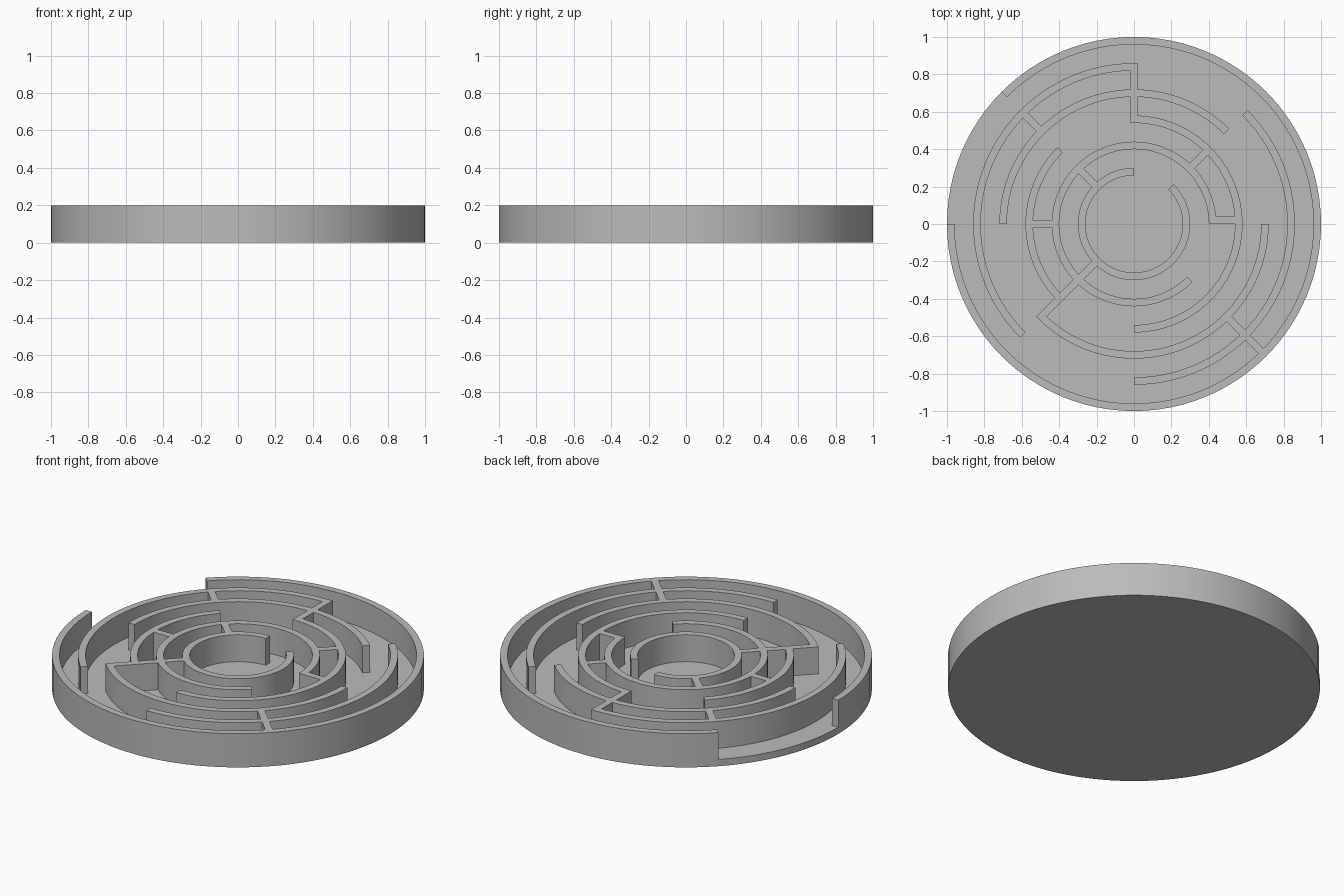
import bpy, bmesh, math
from math import sin, cos, radians
from mathutils import Matrix

cube = bpy.data.objects.get("Cube")
if cube:
    bpy.data.objects.remove(cube, do_unlink=True)

SEGMENTS = 96
FLOOR, TOP, WALL = 0.04, 0.2, 0.04

grey = bpy.data.materials.new("plain grey")
grey.use_nodes = True
grey.diffuse_color = (0.5, 0.5, 0.5, 1)
grey.node_tree.nodes["Principled BSDF"].inputs["Base Color"].default_value = grey.diffuse_color


def finish(name, bm):
    """Turn a bmesh into a grey, edge-aware smooth object."""
    bmesh.ops.recalc_face_normals(bm, faces=bm.faces)
    mesh = bpy.data.meshes.new(name)
    bm.to_mesh(mesh)
    bm.free()
    mesh.materials.append(grey)
    obj = bpy.data.objects.new(name, mesh)
    bpy.context.collection.objects.link(obj)
    bpy.ops.object.select_all(action="DESELECT")
    obj.select_set(True)
    bpy.context.view_layer.objects.active = obj
    bpy.ops.object.shade_smooth_by_angle(angle=radians(30))
    return obj


def curved_wall(name, outer, start, end):
    """Ring wall swept counter-clockwise between two angles in degrees."""
    bm = bmesh.new()
    steps = round((end - start) * SEGMENTS / 360)
    inner = outer - WALL
    previous = first = None
    for i in range(steps + 1):
        a = radians(start + i * 360 / SEGMENTS)
        section = [bm.verts.new((r * cos(a), r * sin(a), z))
                   for r, z in ((inner, FLOOR), (outer, FLOOR), (outer, TOP), (inner, TOP))]
        if previous:
            for j in range(4):
                k = (j + 1) % 4
                bm.faces.new((previous[j], previous[k], section[k], section[j]))
        else:
            first = section
        previous = section
    bm.faces.new(first)
    bm.faces.new(previous)
    finish(name, bm)


def straight_wall(name, angle, inner, outer, shift=0):
    """Radial wall along an angle, optionally shifted sideways."""
    bm = bmesh.new()
    place = (Matrix.Rotation(radians(angle), 4, "Z")
             @ Matrix.Translation(((inner + outer) / 2, shift, (FLOOR + TOP) / 2))
             @ Matrix.Diagonal((outer - inner, WALL, TOP - FLOOR, 1)))
    bmesh.ops.create_cube(bm, size=1, matrix=place)
    finish(name, bm)


# Round base plate
bm = bmesh.new()
bmesh.ops.create_cone(bm, cap_ends=True, segments=SEGMENTS, radius1=1, radius2=1,
                      depth=FLOOR, matrix=Matrix.Translation((0, 0, FLOOR / 2)))
finish("base_plate", bm)

# Concentric walls with their openings
curved_wall("outer_rim", 1.0, 180, 495)
curved_wall("fifth_ring_left", 0.86, 270, 405)
curved_wall("fifth_ring_right", 0.86, 90, 225)
curved_wall("fourth_ring_back", 0.72, 45, 180)
curved_wall("fourth_ring_front", 0.72, 225, 360)
curved_wall("third_ring_left", 0.58, 270, 450)
curved_wall("third_ring_right", 0.58, 135, 225)
curved_wall("second_ring", 0.44, 0, 315)
curved_wall("inner_ring", 0.30, 90, 405)

# Radial dividers joining the rings
straight_wall("back_divider", 90, 0.54, 0.86)
straight_wall("front_right_divider", 225, 0.28, 0.72)
straight_wall("front_left_divider", 315, 0.70, 0.98)
straight_wall("back_right_outer_divider", 135, 0.70, 0.84)
straight_wall("back_right_inner_divider", 135, 0.28, 0.42)
straight_wall("back_left_divider", 45, 0.42, 0.56)
straight_wall("right_divider", 180, 0.42, 0.56)
straight_wall("left_divider", 0, 0.401, 0.56, WALL / 2)
